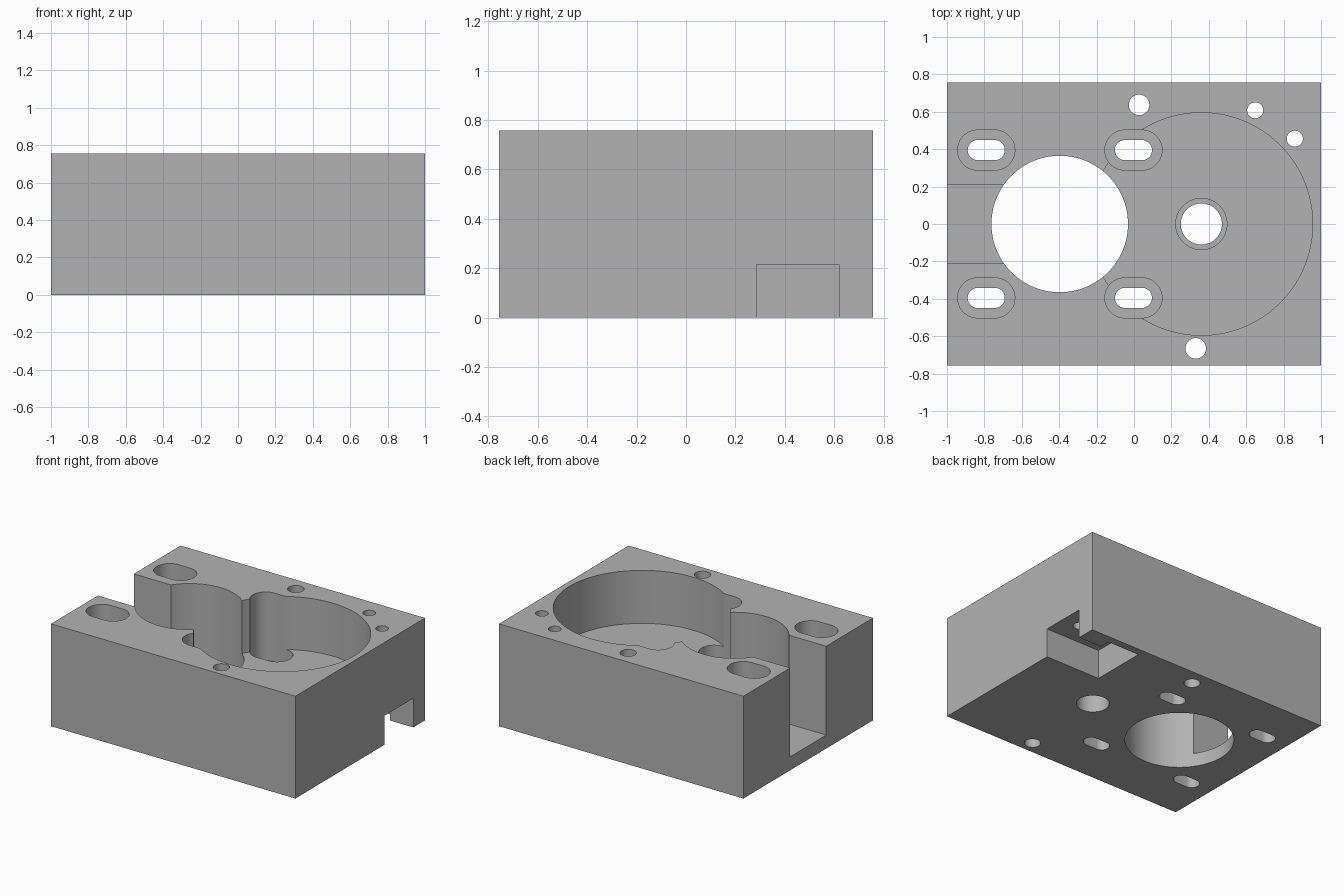
import bpy
import bmesh
import math

default = bpy.data.objects.get("Cube")
if default:
    bpy.data.objects.remove(default, do_unlink=True)

HALF_Y, HEIGHT = 0.757, 0.757
ABOVE, BELOW = 1.0, -0.2
SLOT_FLOOR, POCKET_FLOOR, RECESS_FLOOR, SEAT_FLOOR = 0.1, 0.365, 0.25, 0.22

grey = bpy.data.materials.new("machined_grey")
grey.use_nodes = True
colour = (0.45, 0.45, 0.45, 1)
grey.diffuse_color = colour
grey.node_tree.nodes["Principled BSDF"].inputs["Base Color"].default_value = colour


def prism(name, outline, z0, z1):
    """Extrude a counter-clockwise outline between two heights."""
    bm = bmesh.new()
    face = bm.faces.new([bm.verts.new((x, y, z0)) for x, y in outline])
    top = bmesh.ops.extrude_face_region(bm, geom=[face])["geom"]
    moved = [v for v in top if isinstance(v, bmesh.types.BMVert)]
    bmesh.ops.translate(bm, verts=moved, vec=(0, 0, z1 - z0))
    bmesh.ops.recalc_face_normals(bm, faces=bm.faces)
    mesh = bpy.data.meshes.new(name)
    bm.to_mesh(mesh)
    bm.free()
    mesh.materials.append(grey)
    obj = bpy.data.objects.new(name, mesh)
    bpy.context.collection.objects.link(obj)
    return obj


def rectangle(x0, x1, y0, y1):
    return [(x0, y0), (x1, y0), (x1, y1), (x0, y1)]


def stadium(cx, cy, r, half=0.0, n=64):
    """Circle outline, stretched along x when half is above zero."""
    points = []
    for i in range(n):
        a = 2 * math.pi * (i + 0.5) / n
        c, s = math.cos(a), math.sin(a)
        points.append((cx + r * c + math.copysign(half, c), cy + r * s))
    return points


block = prism("housing_block", rectangle(-1, 1, -HALF_Y, HALF_Y), 0, HEIGHT)


def cut(outline, z0, z1=ABOVE):
    """Subtract a prism from the block, then discard the cutter."""
    cutter = prism("cutter", outline, z0, z1)
    cutter.hide_render = True
    mod = block.modifiers.new("cut", "BOOLEAN")
    mod.operation = "DIFFERENCE"
    mod.solver = "EXACT"
    mod.object = cutter
    bpy.context.view_layer.objects.active = block
    bpy.ops.object.modifier_apply(modifier=mod.name)
    bpy.data.objects.remove(cutter, do_unlink=True)


# Round pocket, large through bore and open side channel
cut(stadium(0.36, 0, 0.595, n=128), POCKET_FLOOR)
cut(stadium(-0.397, 0, 0.365, n=96), BELOW)
cut(rectangle(-1.2, -0.4, -0.21, 0.21), SLOT_FLOOR)

# Stepped shaft hole in the pocket floor
cut(stadium(0.36, 0, 0.137), SEAT_FLOOR)
cut(stadium(0.36, 0, 0.11), BELOW)

# Four recessed mounting slots
for x in (-0.79, -0.003):
    for y in (-0.395, 0.395):
        cut(stadium(x, y, 0.107, 0.046), RECESS_FLOOR)
        cut(stadium(x, y, 0.054, 0.045), BELOW)

# Stepped notch under the right end
cut([(0.55, 0.285), (1.2, 0.285), (1.2, 0.62), (0.81, 0.62),
     (0.81, 0.70), (0.55, 0.70)], BELOW, 0.215)

# Small through holes
for x, y, r in ((0.027, 0.637, 0.055), (0.33, -0.665, 0.055),
                (0.648, 0.608, 0.043), (0.86, 0.456, 0.043)):
    cut(stadium(x, y, r, n=40), BELOW)

# Smooth bores with crisp edges
bpy.ops.object.select_all(action="DESELECT")
block.select_set(True)
bpy.context.view_layer.objects.active = block
bpy.ops.object.shade_smooth_by_angle(angle=math.radians(25))
